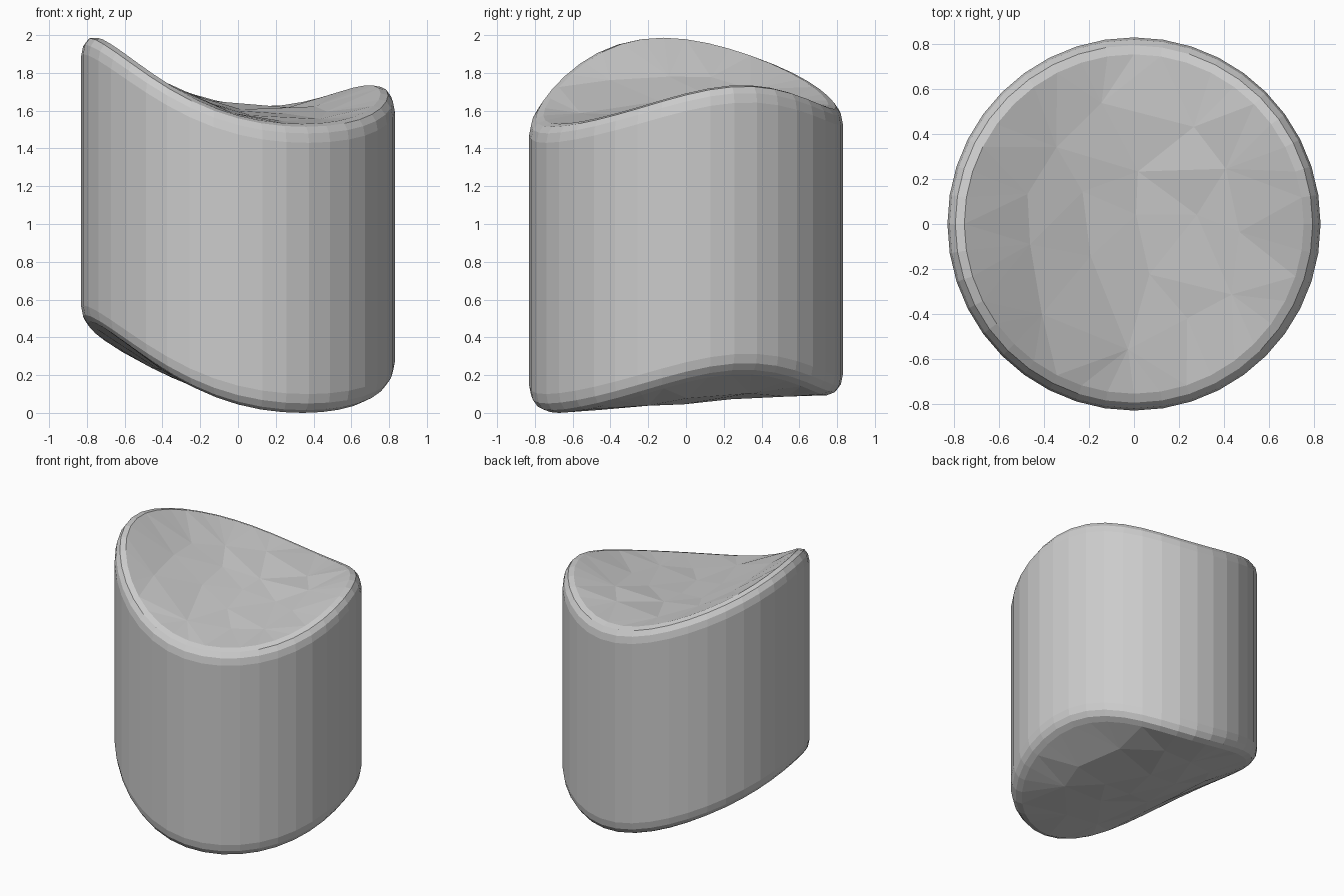
import bpy, bmesh, math, random
from mathutils import Vector
from mathutils.geometry import delaunay_2d_cdt

random.seed(4)
cube = bpy.data.objects.get("Cube")
if cube:
    bpy.data.objects.remove(cube)

# Rim heights every 30 degrees, anticlockwise from +x
RIM = [1.70, 1.74, 1.66, 1.63, 1.75, 1.88, 2.0, 1.945, 1.76, 1.57, 1.535, 1.585]
N = len(RIM)
SIDES = 40
RIM_RADIUS = 0.77
DIP = 0.13
THICKNESS = 1.53

# Rounded edge as (radius, distance away from the end surface)
EDGE = [(0.83, 0.10), (0.82, 0.05), (0.795, 0.015), (0.755, 0.0)]


def wave(k, fn):
    return 2 / N * sum(h * fn(k * i * math.tau / N) for i, h in enumerate(RIM))


WAVES = [(k, wave(k, math.cos), wave(k, math.sin)) for k in range(1, 5)]
MEAN = sum(RIM) / N


def surface(x, y):
    """Height of the warped, slightly dished end surface."""
    rho = min(math.hypot(x, y) / RIM_RADIUS, 1.0)
    a = math.atan2(y, x)
    z = MEAN - DIP * (1 - rho * rho)
    for k, c, s in WAVES:
        z += rho ** k * (c * math.cos(k * a) + s * math.sin(k * a))
    return z


def ring(bm, radius, inset, offset):
    verts = []
    for i in range(SIDES):
        a = i * math.tau / SIDES
        x, y = radius * math.cos(a), radius * math.sin(a)
        verts.append(bm.verts.new((x, y, surface(x, y) + inset + offset)))
    return verts


def cap(bm, rim, offset):
    """Fill an end with broad irregular triangles."""
    points = [v.co.xy for v in rim]
    verts = list(rim)
    for count, radius in ((11, 0.52), (5, 0.26), (1, 0.04)):
        for i in range(count):
            a = (i + random.uniform(-0.25, 0.25)) * math.tau / count
            r = radius * random.uniform(0.88, 1.12)
            p = Vector((r * math.cos(a), r * math.sin(a)))
            points.append(p)
            verts.append(bm.verts.new((p.x, p.y, surface(p.x, p.y) + offset)))
    faces = delaunay_2d_cdt(points, [], [list(range(SIDES))], 1, 1e-6)[2]
    for f in faces:
        bm.faces.new([verts[i] for i in f])


# Body: rounded top edge, straight wall, rounded bottom edge, two dished ends
bm = bmesh.new()
rings = [ring(bm, r, -d, 0) for r, d in reversed(EDGE)]
rings += [ring(bm, r, d, -THICKNESS) for r, d in EDGE]
for upper, lower in zip(rings, rings[1:]):
    for i in range(SIDES):
        j = (i + 1) % SIDES
        bm.faces.new((upper[i], lower[i], lower[j], upper[j]))
cap(bm, rings[0], 0)
cap(bm, rings[-1], -THICKNESS)

# Rest on the ground
low = min(v.co.z for v in bm.verts)
bmesh.ops.translate(bm, verts=bm.verts, vec=(0, 0, -low))
bmesh.ops.recalc_face_normals(bm, faces=bm.faces)

mesh = bpy.data.meshes.new("warped_cylinder")
bm.to_mesh(mesh)
bm.free()
body = bpy.data.objects.new("warped_cylinder", mesh)
bpy.context.collection.objects.link(body)

# Plain grey material
grey = bpy.data.materials.new("plain_grey")
grey.use_nodes = True
colour = (0.6, 0.6, 0.6, 1)
grey.diffuse_color = colour
grey.node_tree.nodes["Principled BSDF"].inputs["Base Color"].default_value = colour
mesh.materials.append(grey)
